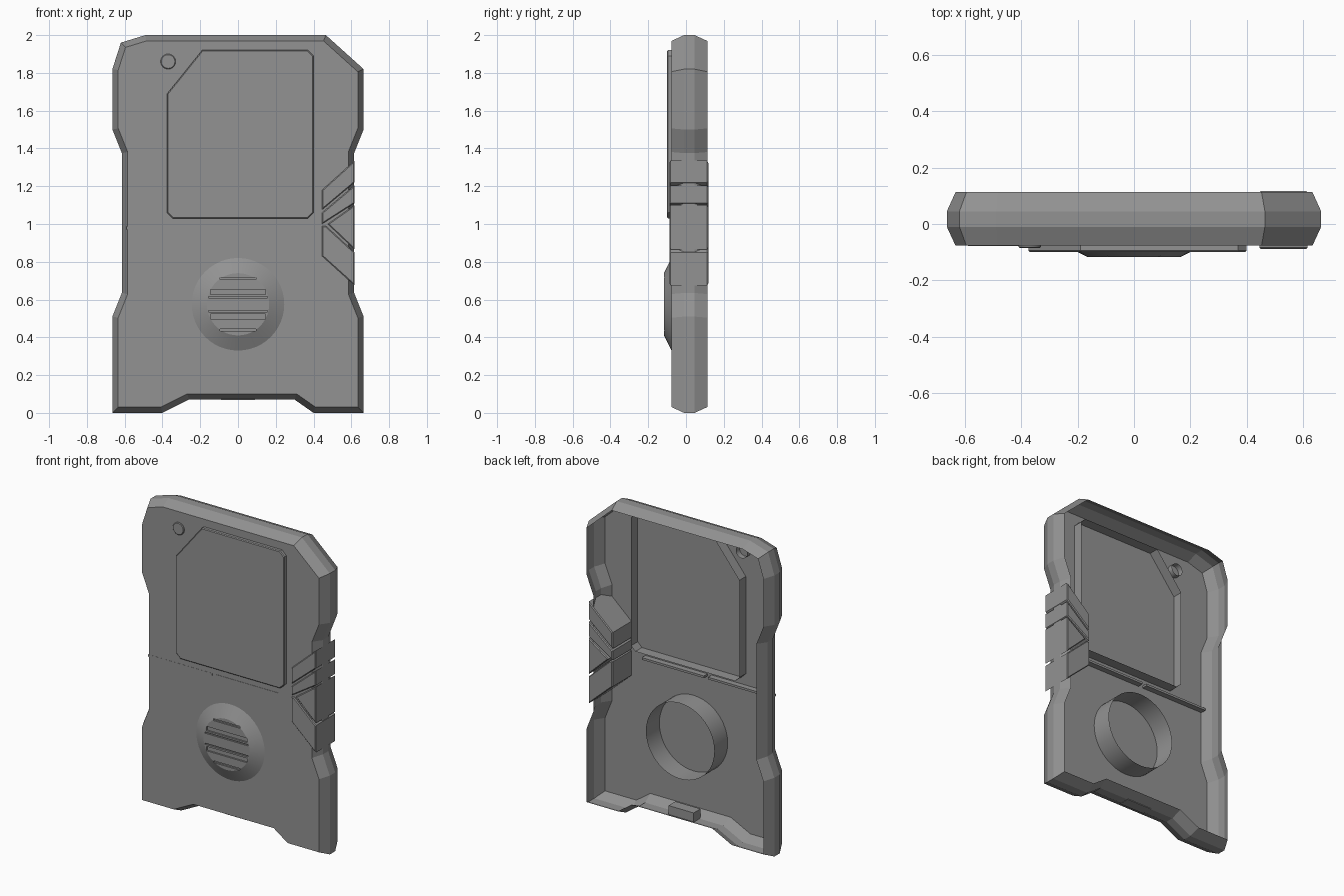
import bpy, bmesh, math
from mathutils import Vector

old = bpy.data.objects.get("Cube")
if old:
    bpy.data.objects.remove(old, do_unlink=True)

grey = bpy.data.materials.new("mid_grey")
grey.use_nodes = True
COLOUR = (0.29, 0.29, 0.29, 1)
grey.diffuse_color = COLOUR
grey.node_tree.nodes["Principled BSDF"].inputs["Base Color"].default_value = COLOUR


def inset(points, d):
    """Offset a counter-clockwise outline inward by d with mitred corners."""
    result = []
    for i, p in enumerate(points):
        p = Vector(p)
        e1 = (p - Vector(points[i - 1])).normalized()
        e2 = (Vector(points[(i + 1) % len(points)]) - p).normalized()
        n1, n2 = Vector((-e1.y, e1.x)), Vector((-e2.y, e2.x))
        result.append(p + (n1 + n2) * d / (1 + n1.dot(n2)))
    return result


def loft(name, points, sections, front=True, back=True, smooth=False):
    """Join insets of one front outline, given as (y, inset), from front to back."""
    bm = bmesh.new()
    rings = [[bm.verts.new((x, y, z)) for x, z in inset(points, d)] for y, d in sections]
    n = len(points)
    for a, b in zip(rings, rings[1:]):
        for i in range(n):
            j = (i + 1) % n
            bm.faces.new((a[i], b[i], b[j], a[j]))
    if front:
        bm.faces.new(rings[0])
    if back:
        bm.faces.new(rings[-1][::-1])
    mesh = bpy.data.meshes.new(name)
    bm.to_mesh(mesh)
    bm.free()
    mesh.materials.append(grey)
    ob = bpy.data.objects.new(name, mesh)
    bpy.context.collection.objects.link(ob)
    if smooth:
        bpy.ops.object.select_all(action='DESELECT')
        ob.select_set(True)
        bpy.context.view_layer.objects.active = ob
        bpy.ops.object.shade_smooth_by_angle(angle=math.radians(18))
    return ob


def circle(x, z, r, n=48):
    return [(x + r * math.cos(math.tau * i / n), z + r * math.sin(math.tau * i / n))
            for i in range(n)]


def rect(x0, x1, z0, z1):
    return [(x0, z0), (x1, z0), (x1, z1), (x0, z1)]


# Open-backed casing with chamfered rim
outline = [(-.665, 0), (-.4, 0), (-.26, .07), (.3, .07), (.4, 0), (.665, 0),
           (.665, .51), (.615, .635), (.615, 1.375), (.665, 1.5), (.665, 1.82),
           (.465, 2), (-.49, 2), (-.62, 1.96), (-.665, 1.82), (-.665, 1.5),
           (-.615, 1.375), (-.615, .635), (-.665, .51)]
loft("casing", outline, [(-.077, .031), (-.01, 0), (.045, 0), (.113, .031)], back=False)

# Raised screen with walls running into the casing
screen = [(-.345, 1.03), (.37, 1.03), (.4, 1.06), (.4, 1.89), (.37, 1.92),
          (-.19, 1.92), (-.375, 1.69), (-.375, 1.06)]
loft("screen", screen, [(-.1, .005), (-.095, 0), (-.01, 0)], back=False)

# Small round lens
loft("lens", circle(-.37, 1.86, .04, 24),
     [(-.085, .004), (-.081, 0), (-.04, 0)], back=False, smooth=True)

# Speaker dome, its grille slots and the sleeve behind it
speaker = loft("speaker", circle(0, .575, .245), [(-.117, .08), (-.077, 0)], smooth=True)
for side in (-1, 1):
    for offset, half_width, half_height in ((.136, .095, .006), (.065, .145, .014),
                                             (.036, .155, .004)):
        z = .575 + side * offset
        cutter = loft("slot_cutter", rect(-half_width, half_width, z - half_height,
                                          z + half_height), [(-.14, 0), (-.106, 0)])
        cutter.hide_render = True
        cutter.hide_viewport = True
        cutter.display_type = 'WIRE'
        cut = speaker.modifiers.new("slot", 'BOOLEAN')
        cut.operation = 'DIFFERENCE'
        cut.object = cutter
loft("speaker_sleeve", circle(0, .575, .245), [(-.077, 0), (.06, 0)],
     front=False, back=False, smooth=True)

# Seam strips under the screen
loft("right_seam", rect(-.1, .345, .972, .986), [(-.079, 0), (-.04, 0)])
loft("left_seam", rect(-.59, -.13, .972, .986), [(-.078, 0), (-.04, 0)])

# Port block in the bottom notch
loft("port", rect(-.09, .09, .068, .13), [(-.02, 0), (.05, 0)])

# Slanted side grip made of four blocks
grips = {
    "grip_top": [(.445, 1.075), (.617, 1.22), (.617, 1.335), (.445, 1.18)],
    "grip_upper": [(.445, 1.0), (.617, 1.11), (.617, 1.205), (.445, 1.06)],
    "grip_middle": [(.475, 1.0), (.617, .865), (.617, 1.1)],
    "grip_bottom": [(.445, .83), (.617, .675), (.617, .85), (.465, .99), (.445, .99)],
}
for name, points in grips.items():
    loft(name, points, [(-.088, .005), (-.083, 0), (.112, 0), (.118, .005)])
